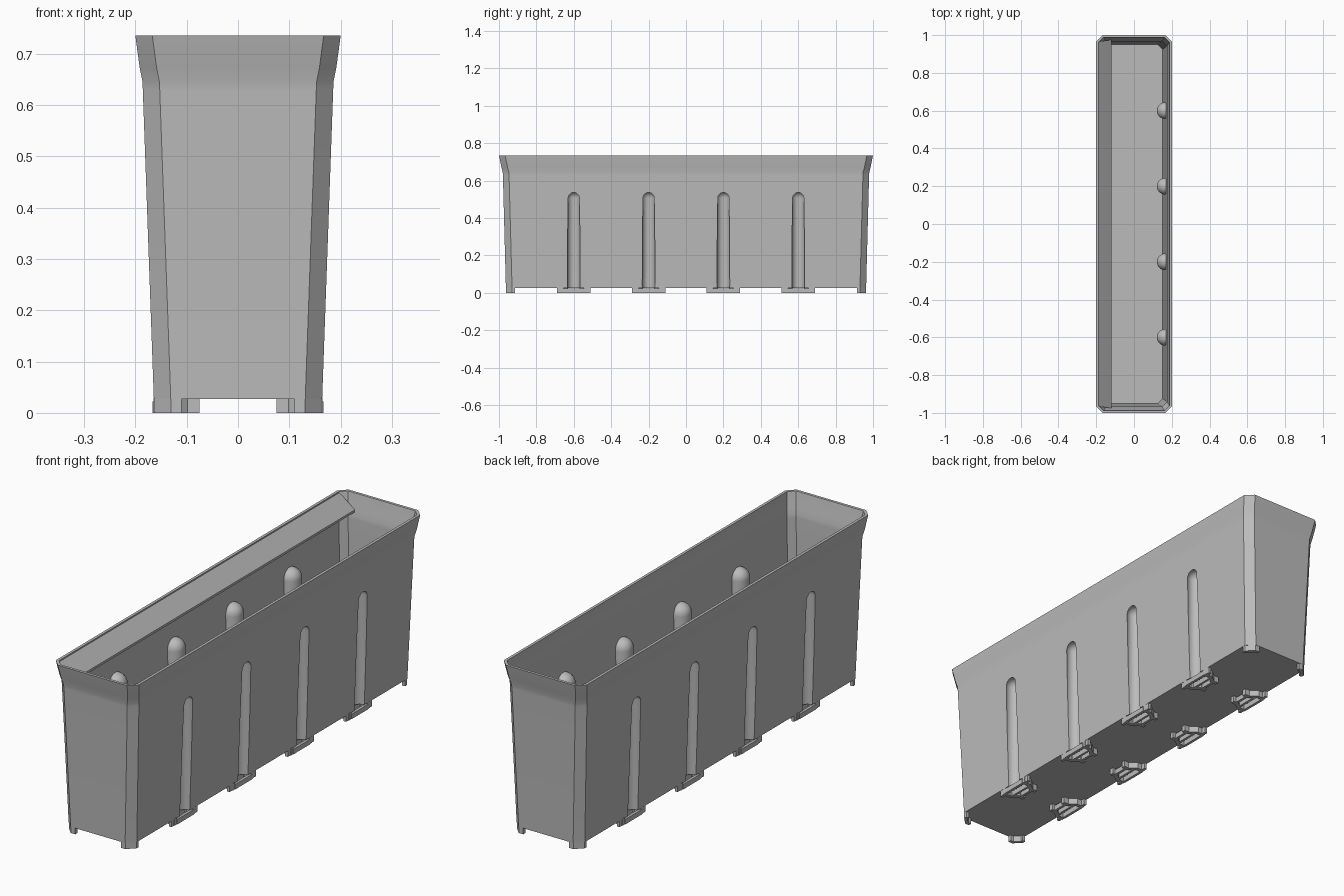
import bpy, bmesh, math
from mathutils import Matrix

if "Cube" in bpy.data.objects:
    bpy.data.objects.remove(bpy.data.objects["Cube"], do_unlink=True)

# One grey plastic
grey = bpy.data.materials.new("grey_plastic")
grey.use_nodes = True
COLOUR = (0.5, 0.5, 0.5, 1)
grey.diffuse_color = COLOUR
grey.node_tree.nodes["Principled BSDF"].inputs["Base Color"].default_value = COLOUR


def finish(bm, name):
    bmesh.ops.recalc_face_normals(bm, faces=bm.faces)
    mesh = bpy.data.meshes.new(name)
    bm.to_mesh(mesh)
    bm.free()
    mesh.materials.append(grey)
    obj = bpy.data.objects.new(name, mesh)
    bpy.context.collection.objects.link(obj)
    return obj


def loft(bm, loops):
    """Skin a stack of equal-length point loops and cap both ends."""
    rows = [[bm.verts.new(p) for p in loop] for loop in loops]
    n = len(rows[0])
    for low, high in zip(rows, rows[1:]):
        for i in range(n):
            j = (i + 1) % n
            bm.faces.new((low[i], low[j], high[j], high[i]))
    bm.faces.new(rows[0][::-1])
    bm.faces.new(rows[-1])


def prism(bm, outline, z0, z1):
    loft(bm, [[(x, y, z) for x, y in outline] for z in (z0, z1)])


def octagon(hx, hy, c, z):
    quarter = [(hx, hy - c), (hx - c, hy)]
    pts = (quarter + [(-x, y) for x, y in quarter[::-1]]
           + [(-x, -y) for x, y in quarter] + [(x, -y) for x, y in quarter[::-1]])
    return [(x, y, z) for x, y in pts]


def tub(name, rings, inset=0.0):
    bm = bmesh.new()
    loft(bm, [octagon(hx - inset, hy - inset, 0.033 - 0.586 * inset, z)
              for z, hx, hy in rings])
    return finish(bm, name)


def pills(name, radius, z0):
    """Upright round-topped columns along both long walls."""
    bm = bmesh.new()
    seg = 24
    for sx in (-1, 1):
        for y in RIB_Y:
            heights = [(z0, radius)]
            for k in range(8):
                a = k * math.pi / 16
                heights.append((0.507 + radius * math.sin(a), radius * math.cos(a)))
            loft(bm, [[(sx * 0.165 + r * math.cos(t * math.tau / seg),
                        y + r * math.sin(t * math.tau / seg), z) for t in range(seg)]
                      for z, r in heights])
    return finish(bm, name)


def cut(target, cutter):
    mod = target.modifiers.new("cut", "BOOLEAN")
    mod.operation = "DIFFERENCE"
    mod.solver = "EXACT"
    mod.object = cutter
    bpy.context.view_layer.objects.active = target
    bpy.ops.object.modifier_apply(modifier=mod.name)
    bpy.data.objects.remove(cutter, do_unlink=True)


def smooth(obj):
    bpy.ops.object.select_all(action="DESELECT")
    obj.select_set(True)
    bpy.context.view_layer.objects.active = obj
    bpy.ops.object.shade_smooth_by_angle(angle=math.radians(30))


RIB_Y = (-0.6, -0.2, 0.2, 0.6)
lip = [(0.63, 0.1855, 0.979), (0.645, 0.186, 0.98), (0.672, 0.1915, 0.987)]

# Tapered trough with flared lip, hollowed out, with ribs pushed in from outside
body = tub("trough_body", [(0.027, 0.164, 0.963)] + lip + [(0.735, 0.2, 1.0)])
cavity = tub("cavity", [(0.042, 0.164, 0.963)] + lip + [(0.75, 0.202, 1.003)], 0.012)
cut(cavity, pills("rib_shapes", 0.044, 0.0))
cut(body, cavity)
cut(body, pills("groove_shapes", 0.034, -0.02))
smooth(body)

# Sloping flap inside one long rim
bm = bmesh.new()
loft(bm, [[(-0.192, -0.965, z), (-0.12, -0.975, z - 0.065),
           (-0.12, 0.975, z - 0.065), (-0.192, 0.965, z)] for z in (0.724, 0.734)])
finish(bm, "rim_flap")

# Corner feet follow the chamfered outline
bm = bmesh.new()
corner = [(0.11, 0.962), (0.131, 0.962), (0.163, 0.93), (0.163, 0.915),
          (0.148, 0.915), (0.148, 0.924), (0.125, 0.947), (0.11, 0.947)]
for sx in (-1, 1):
    for sy in (-1, 1):
        prism(bm, [(sx * x, sy * y) for x, y in corner], 0, 0.03)
finish(bm, "corner_feet")

# Bracket feet under every groove: wall tabs, bent frame, inner bar and front clip
bm = bmesh.new()
tab = [(0.15, 0.065), (0.163, 0.065), (0.163, 0.09), (0.15, 0.09)]
arm = [(0.165, 0.055), (0.165, 0.072), (0.13, 0.072), (0.098, 0.048),
       (0.075, 0.048), (0.075, 0.03), (0.104, 0.03), (0.134, 0.055)]
bars = [(0.088, 0.1, 0.032), (0.12, 0.13, 0.052), (0.155, 0.167, 0.058)]
for sx in (-1, 1):
    for y0 in RIB_Y:
        for sy in (-1, 1):
            for shape in (tab, arm):
                prism(bm, [(sx * x, y0 + sy * y) for x, y in shape], 0, 0.03)
        for xa, xb, h in bars:
            prism(bm, [(sx * xa, y0 - h), (sx * xb, y0 - h),
                       (sx * xb, y0 + h), (sx * xa, y0 + h)], 0, 0.022)
finish(bm, "bracket_feet")
